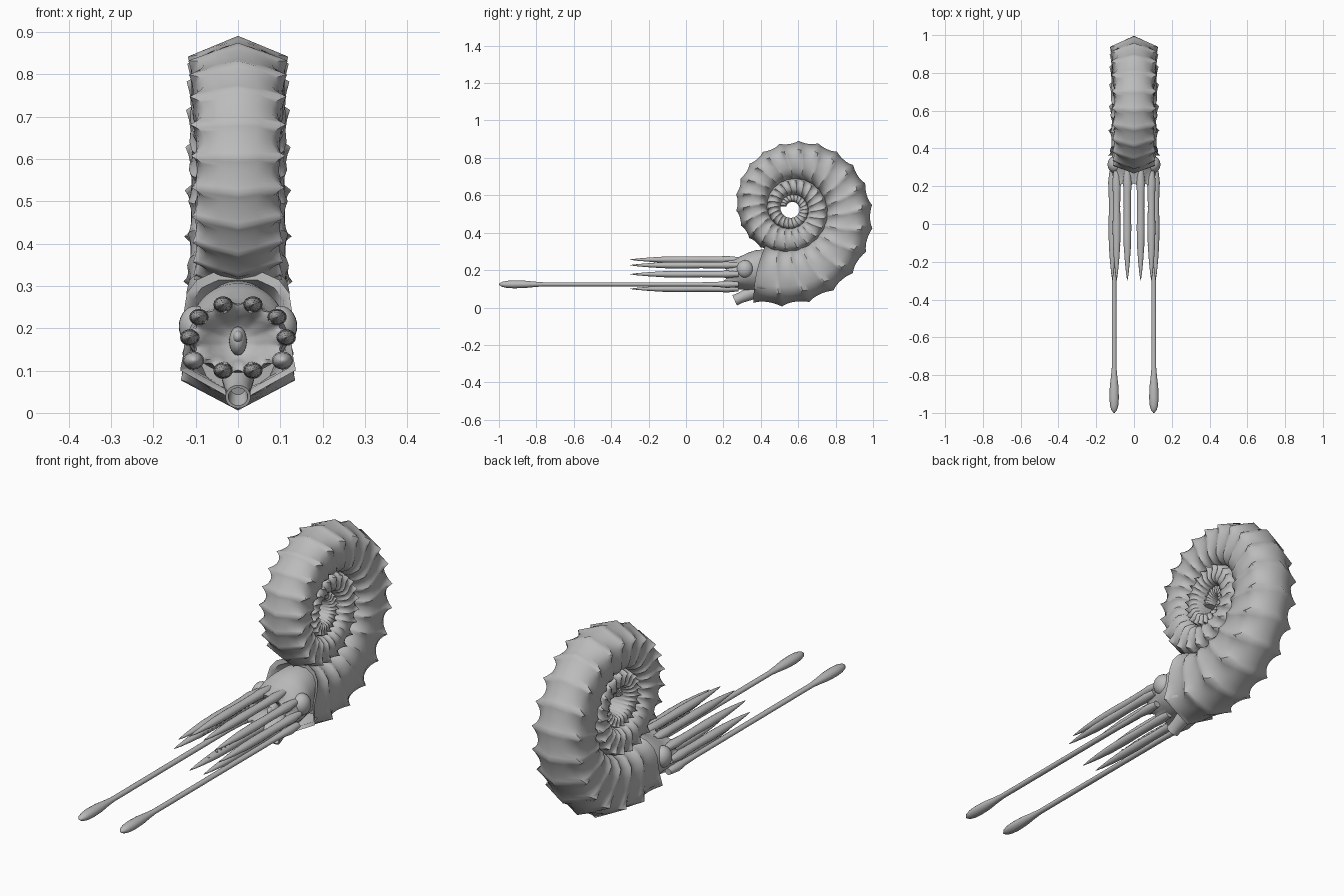
import bpy, bmesh, math
from math import sin, cos, pi, exp, radians
from mathutils import Vector

cube = bpy.data.objects.get("Cube")
if cube:
    bpy.data.objects.remove(cube)

grey = bpy.data.materials.new("plain_grey")
GREY = (0.5, 0.5, 0.5, 1)
grey.use_nodes = True
grey.diffuse_color = GREY
grey.node_tree.nodes["Principled BSDF"].inputs["Base Color"].default_value = GREY


def loft(name, rings, angle=40):
    """Skin closed rings of points, cap both ends and smooth the result."""
    bm = bmesh.new()
    loops = [[bm.verts.new(p) for p in ring] for ring in rings]
    n = len(loops[0])
    for a, b in zip(loops, loops[1:]):
        for i in range(n):
            j = (i + 1) % n
            bm.faces.new((a[i], a[j], b[j], b[i]))
    bm.faces.new(loops[0])
    bm.faces.new(loops[-1])
    bmesh.ops.recalc_face_normals(bm, faces=bm.faces)
    mesh = bpy.data.meshes.new(name)
    bm.to_mesh(mesh)
    bm.free()
    return finish(bpy.data.objects.new(name, mesh), angle)


def finish(obj, angle=40):
    if not obj.users_collection:
        bpy.context.collection.objects.link(obj)
    obj.data.materials.append(grey)
    bpy.ops.object.select_all(action="DESELECT")
    obj.select_set(True)
    bpy.context.view_layer.objects.active = obj
    bpy.ops.object.shade_smooth_by_angle(angle=radians(angle))
    return obj


def ball(name, place, size):
    bpy.ops.mesh.primitive_uv_sphere_add(segments=24, ring_count=14, location=place)
    obj = bpy.context.object
    obj.name = name
    obj.scale = size
    return finish(obj)


# Shell: half sections as (radius ratio, width ratio), keel to inner seam
RIB = [(1, 0), (.935, .52), (.87, 1.04), (.8, .98), (.72, .95), (.62, .97),
       (.54, .92), (.48, .74), (.44, .4)]
GROOVE = [(.965, 0), (.94, .4), (.885, .72), (.81, .86), (.72, .91), (.62, .9),
          (.54, .8), (.48, .62), (.44, .3)]
CY, CZ, RIBS, STEPS, TURNS = .565, .53, 22, 8, 2.8
LEAN = radians(24)


def shell_ring(t, weight, inset=1):
    big = .545 * exp(-.1186 * t)
    width = .118 * (big / .4) ** .35 * min(1, big / .13)
    half = []
    for (r0, w0), (r1, w1) in zip(GROOVE, RIB):
        u = r0 + (r1 - r0) * weight
        u = .72 + (u - .72) * inset
        half.append((u, (w0 + (w1 - w0) * weight) * inset * width))
    outline = half + [(u, -w) for u, w in half[:0:-1]]
    points = []
    for u, x in outline:
        a = radians(-112) + t - LEAN * (1 - u)
        points.append((x, CY + big * u * cos(a), CZ + big * u * sin(a)))
    return points


rings = [shell_ring(.35, 0, .8), shell_ring(.03, 1, .88)]
for i in range(int(TURNS * RIBS * STEPS)):
    phase = (i % STEPS) / STEPS
    rings.append(shell_ring(2 * pi * i / (RIBS * STEPS), abs(2 * phase - 1) ** 2.2))
loft("shell", rings, 50)


# Head: oval rings from inside the shell to the scalloped, hollow front
def head_ring(y, rx, z, rz, scallop=0):
    ring = []
    for i in range(80):
        a = 2 * pi * i / 80
        wave = cos(10 * a)
        f = 1 + scallop * wave
        ring.append((rx * f * cos(a), y - scallop * .12 * wave, z + rz * f * sin(a)))
    return ring


loft("head", [head_ring(*row) for row in [
    (.50, .085, .21, .09), (.43, .1, .2, .112), (.37, .113, .198, .108),
    (.33, .122, .192, .1), (.29, .118, .185, .088), (.25, .113, .18, .082, .02),
    (.22, .117, .178, .087, .08), (.2, .117, .178, .087, .12),
    (.205, .1, .178, .073, .13), (.235, .075, .175, .055, .08),
    (.265, .045, .17, .038), (.275, .02, .17, .02)]], 60)
for side, label in ((-1, "right"), (1, "left")):
    ball(label + "_eye", (side * .1, .315, .205), (.04, .045, .048))

# Beak in the middle of the arms
ball("beak", (0, .262, .17), (.021, .04, .034))
ball("beak_tip", (0, .235, .18), (.012, .02, .015))


def tube(name, stations, x, z, flat=1):
    """Straight tapering limb along y from (y, radius) stations."""
    return loft(name, [[(x + r * cos(2 * pi * i / 16), y, z + r * flat * sin(2 * pi * i / 16))
                        for i in range(16)] for y, r in stations], 60)


ARM = [(.28, .016), (.22, .023), (.17, .02), (.08, .019), (-.02, .021),
       (-.12, .019), (-.2, .013), (-.26, .007), (-.3, .001)]
CLUB = [(.28, .016), (.22, .023), (.17, .016), (.08, .013), (-.3, .0125),
        (-.76, .0125), (-.81, .017), (-.86, .023), (-.92, .025), (-.96, .022),
        (-.985, .015), (-1, .003)]

# Ten limbs in a ring; the two at lower sides are long with clubbed ends
for k in range(10):
    a = 2 * pi * k / 10
    x, z = .114 * cos(a), .178 + .082 * sin(a)
    if k in (6, 9):
        tube(f"long_tentacle_{k}", CLUB, x * 1.14, z - .006, .85)
        continue
    tube(f"arm_{k}", ARM, x, z, .85)
    # Suckers along the inner face of the arm
    inward = Vector((-cos(a), 0, -sin(a)))
    bm = bmesh.new()
    turn = inward.to_track_quat("Z", "Y").to_matrix().to_4x4()
    for s in range(12):
        y = .15 - s * .029
        r = .017 if y > -.12 else .01
        made = bmesh.ops.create_cone(bm, cap_ends=True, segments=10, radius1=.007,
                                     radius2=.005, depth=.008)["verts"]
        bmesh.ops.transform(bm, matrix=turn, verts=made)
        bmesh.ops.translate(bm, vec=Vector((x, y, z)) + inward * r, verts=made)
    mesh = bpy.data.meshes.new(f"suckers_{k}")
    bm.to_mesh(mesh)
    bm.free()
    finish(bpy.data.objects.new(f"suckers_{k}", mesh))

# Funnel below the head: a hollow tube sloping down to the front
start, end = Vector((0, .42, .11)), Vector((0, .26, .038))
axis = (end - start).normalized()
up = Vector((1, 0, 0)).cross(axis)
rings = []
for f, r in ((0, .045), (.4, .038), (.8, .029), (1, .03), (1, .023), (.7, .018)):
    rings.append([start.lerp(end, f) + r * (Vector((1, 0, 0)) * cos(2 * pi * i / 20)
                  + up * sin(2 * pi * i / 20)) for i in range(20)])
loft("funnel", rings)
